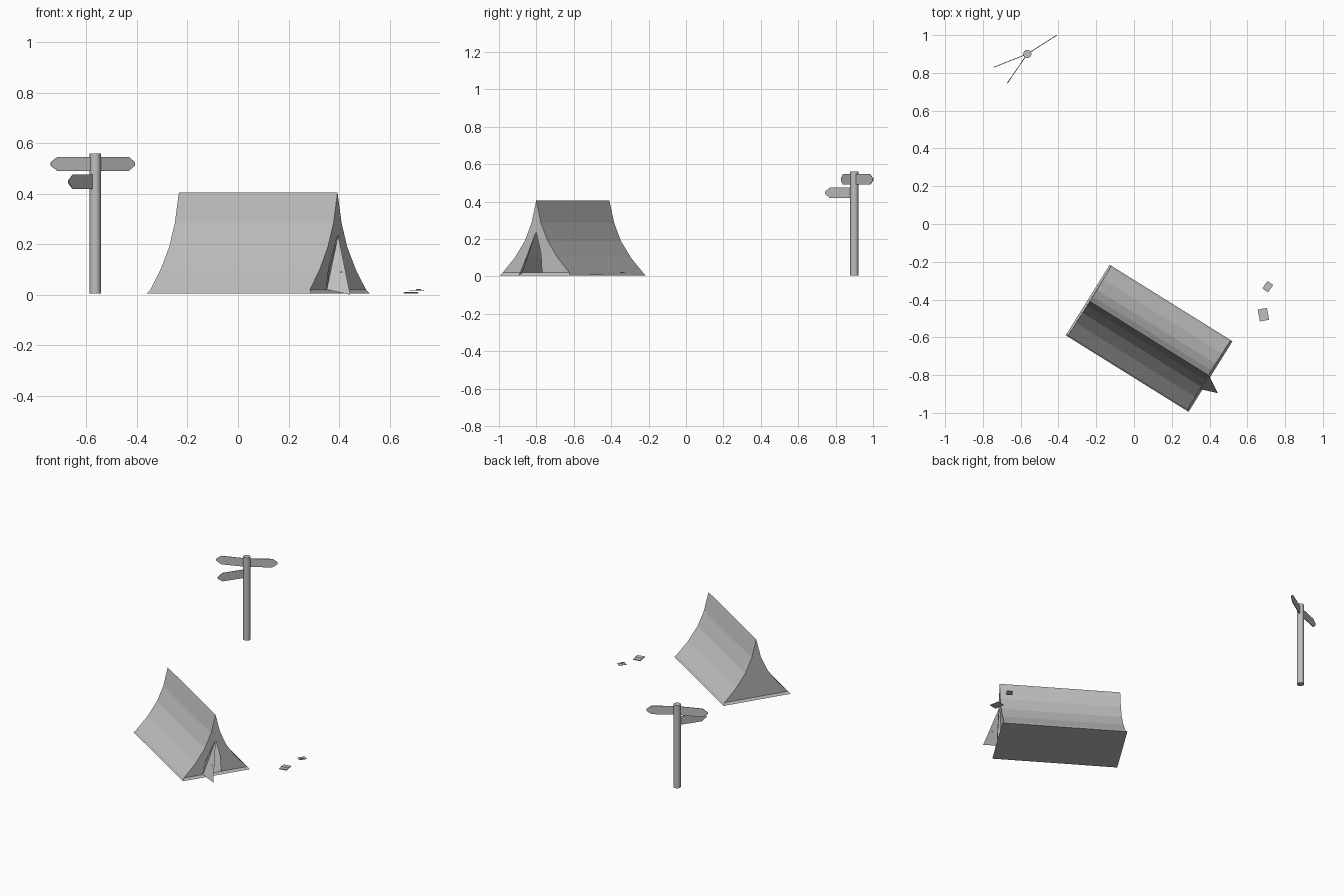
import bpy, bmesh, math
from mathutils import Vector

cube = bpy.data.objects.get("Cube")
if cube:
    bpy.data.objects.remove(cube, do_unlink=True)

grey = bpy.data.materials.new("plain grey")
grey.use_nodes = True
grey.diffuse_color = (0.52, 0.52, 0.52, 1)
grey.node_tree.nodes["Principled BSDF"].inputs["Base Color"].default_value = (0.52, 0.52, 0.52, 1)


def add_object(name, bm, location=(0, 0, 0), angle=0.0):
    mesh = bpy.data.meshes.new(name)
    bm.to_mesh(mesh)
    bm.free()
    mesh.materials.append(grey)
    obj = bpy.data.objects.new(name, mesh)
    obj.location = location
    obj.rotation_euler.z = angle
    bpy.context.collection.objects.link(obj)
    return obj


def face(bm, points):
    return bm.faces.new([bm.verts.new(p) for p in points])


def finish(bm):
    bmesh.ops.remove_doubles(bm, verts=bm.verts, dist=0.0005)
    bmesh.ops.recalc_face_normals(bm, faces=bm.faces)


def box(name, size, location, angle=0.0):
    bm = bmesh.new()
    bmesh.ops.create_cube(bm, size=1)
    bmesh.ops.scale(bm, vec=Vector(size), verts=bm.verts)
    return add_object(name, bm, location, angle)


# Tent: local x runs along the ridge, local y across it
TENT = (0.08, -0.605, 0)
TURN = -0.557
# Half width, height and half length of each seam, ground to ridge
seams = [(0.22, 0.005, 0.383), (0.21, 0.02, 0.372), (0.135, 0.10, 0.371),
         (0.072, 0.19, 0.37), (0.03, 0.285, 0.37), (0, 0.405, 0.37)]
# Door edges, sill to top
door_left = [(-0.085, 0.02), (-0.065, 0.11), (0, 0.235)]
door_right = [(0.036, 0.02), (0.03, 0.12), (0, 0.235)]

bm = bmesh.new()
for side in (-1, 1):
    # Curved roof panels
    for (w0, z0, u0), (w1, z1, u1) in zip(seams, seams[1:]):
        face(bm, [(-u0, side * w0, z0), (u0, side * w0, z0),
                  (u1, side * w1, z1), (-u1, side * w1, z1)])
    # Flared hem under each end wall
    (w0, z0, u0), (w1, z1, u1) = seams[:2]
    face(bm, [(side * u0, -w0, z0), (side * u0, w0, z0),
              (side * u1, w1, z1), (side * u1, -w1, z1)])
    # Front wall half beside the door
    edge = door_left if side < 0 else door_right
    face(bm, [(u, side * w, z) for w, z, u in seams[1:]]
         + [(0.37, w, z) for w, z in reversed(edge)])
# Closed back wall
face(bm, [(-u, -w, z) for w, z, u in seams[1:]]
     + [(-u, w, z) for w, z, u in reversed(seams[1:-1])])
# Ground sheet
w, z, u = seams[0]
face(bm, [(-u, -w, z), (-u, w, z), (u, w, z), (u, -w, z)])
finish(bm)
add_object("tent_shell", bm, TENT, TURN)

# Inner floor
w, z, u = seams[1]
bm = bmesh.new()
face(bm, [(-u, -w, z), (u, -w, z), (u, w, z), (-u, w, z)])
add_object("tent_floor", bm, TENT, TURN)

# Door flap swung outward, with its toggle
bm = bmesh.new()
hinge = [(0.373, w, z) for w, z in door_left]
free_corner = (0.463, -0.054, 0)
face(bm, [hinge[0], free_corner, hinge[2]])
face(bm, [hinge[0], hinge[2], hinge[1]])
finish(bm)
add_object("door_flap", bm, TENT, TURN)
bm = bmesh.new()
bmesh.ops.create_icosphere(bm, subdivisions=1, radius=0.004)
turn_c, turn_s = math.cos(TURN), math.sin(TURN)
ku, kw = 0.412, -0.04
add_object("flap_toggle", bm, (TENT[0] + ku * turn_c - kw * turn_s,
                               TENT[1] + ku * turn_s + kw * turn_c, 0.09))

# Signpost pole
POST = Vector((-0.565, 0.90, 0))
bm = bmesh.new()
bmesh.ops.create_cone(bm, cap_ends=True, segments=16, radius1=0.022,
                      radius2=0.022, depth=0.555)
pole = add_object("sign_pole", bm, POST + Vector((0, 0, 0.2825)))
bpy.context.view_layer.objects.active = pole
pole.select_set(True)
bpy.ops.object.shade_smooth_by_angle(angle=math.radians(35))
pole.select_set(False)


# Pointed boards radiating from the pole
def sign(name, tip_x, tip_y, z):
    reach = math.hypot(tip_x, tip_y)
    half = 0.028
    neck = reach - 0.03
    outline = [(0.015, -half), (neck, -half), (reach, -0.006),
               (reach, 0.006), (neck, half), (0.015, half)]
    bm = bmesh.new()
    board = face(bm, [(x, -0.002, h) for x, h in outline])
    res = bmesh.ops.extrude_face_region(bm, geom=[board])
    moved = [v for v in res["geom"] if isinstance(v, bmesh.types.BMVert)]
    bmesh.ops.translate(bm, vec=(0, 0.004, 0), verts=moved)
    finish(bm)
    add_object(name, bm, POST + Vector((0, 0, z)), math.atan2(tip_y, tip_x))


sign("sign_board_back", 0.157, 0.10, 0.518)
sign("sign_board_side", -0.177, -0.07, 0.518)
sign("sign_board_low", -0.106, -0.155, 0.447)

# Small flat pieces on the ground
box("open_booklet", (0.05, 0.064, 0.005), (0.685, -0.48, 0.0065), 0.18)
box("booklet_fold", (0.05, 0.005, 0.002), (0.685, -0.48, 0.0095), 0.18)
box("loose_sheet", (0.037, 0.048, 0.002), (0.708, -0.332, 0.018), -0.62)
box("sheet_clip", (0.007, 0.024, 0.004), (0.714, -0.34, 0.021), -0.62)
